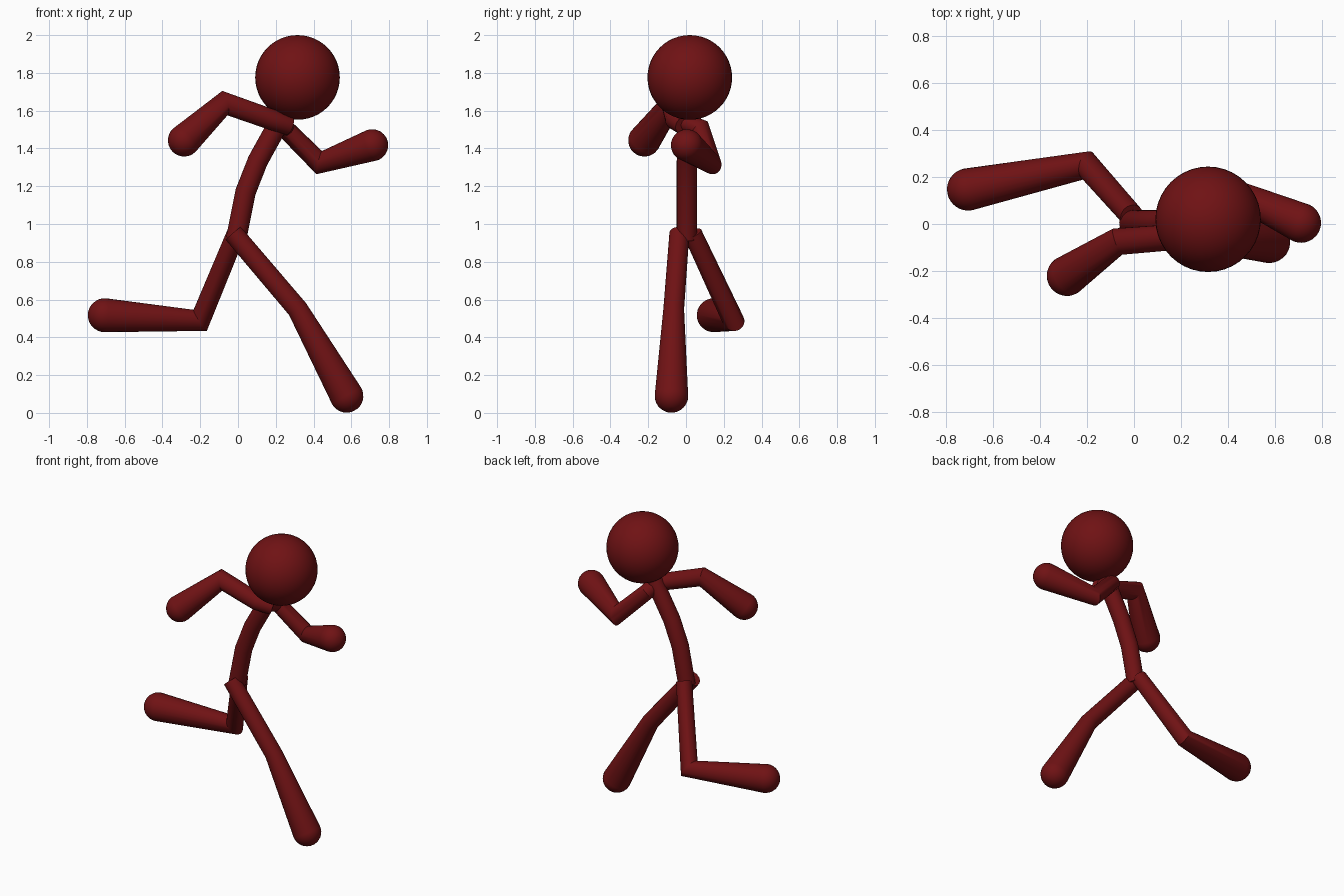
import bpy, bmesh
from math import sin, cos, pi
from mathutils import Vector

cube = bpy.data.objects.get("Cube")
if cube:
    bpy.data.objects.remove(cube, do_unlink=True)

RED = (0.16, 0.006, 0.007, 1)
mat = bpy.data.materials.new("dark red")
mat.use_nodes = True
mat.diffuse_color = RED
mat.node_tree.nodes["Principled BSDF"].inputs["Base Color"].default_value = RED

SIDES = 24


def finish(name, bm, angle):
    bmesh.ops.recalc_face_normals(bm, faces=bm.faces)
    me = bpy.data.meshes.new(name)
    bm.to_mesh(me)
    bm.free()
    ob = bpy.data.objects.new(name, me)
    bpy.context.collection.objects.link(ob)
    me.materials.append(mat)
    bpy.ops.object.select_all(action='DESELECT')
    ob.select_set(True)
    bpy.context.view_layer.objects.active = ob
    bpy.ops.object.shade_smooth_by_angle(angle=angle)


def tube(name, path, radii, round_tip=False):
    """Tapered tube with mitred joints and an optional rounded tip."""
    pts = [Vector(p) for p in path]
    dirs = [(b - a).normalized() for a, b in zip(pts, pts[1:])]
    stations = []
    for i, (p, r) in enumerate(zip(pts, radii)):
        before, after = dirs[max(i - 1, 0)], dirs[min(i, len(dirs) - 1)]
        tangent = (before + after).normalized()
        bend = after - before
        stretch = min(1 / max(tangent.dot(before), 0.1), 1.2)
        stations.append((p, r, tangent, bend.normalized(), stretch))
    if round_tip:
        for k in range(1, 8):
            a = k / 8 * pi / 2
            stations.append((pts[-1] + dirs[-1] * radii[-1] * sin(a),
                             radii[-1] * cos(a), dirs[-1], Vector(), 1))

    bm = bmesh.new()
    rings = []
    u = dirs[0].orthogonal()
    for p, r, t, bend, stretch in stations:
        u = (u - t * u.dot(t)).normalized()
        v = t.cross(u)
        ring = []
        for k in range(SIDES):
            a = 2 * pi * k / SIDES
            off = (u * cos(a) + v * sin(a)) * r
            off += bend * off.dot(bend) * (stretch - 1)
            ring.append(bm.verts.new(p + off))
        rings.append(ring)
    for a, b in zip(rings, rings[1:]):
        for k in range(SIDES):
            n = (k + 1) % SIDES
            bm.faces.new((a[k], a[n], b[n], b[k]))
    bm.faces.new(rings[0])
    bm.faces.new(rings[-1])
    finish(name, bm, 0.6)


# Head
bm = bmesh.new()
bmesh.ops.create_uvsphere(bm, u_segments=40, v_segments=24, radius=0.224)
bmesh.ops.translate(bm, verts=bm.verts, vec=(0.315, 0.02, 1.776))
finish("head", bm, 0.6)

# Curved torso
tube("torso", [(-0.01, 0.005, 0.92), (0.04, 0.005, 1.17),
               (0.105, 0.005, 1.335), (0.235, 0.01, 1.57)], [0.054] * 4)

# Arms, from shoulder through elbow to rounded hand
tube("rear_arm", [(0.27, -0.01, 1.52), (0.18, -0.055, 1.552),
                  (-0.07, -0.075, 1.64), (-0.285, -0.22, 1.443)],
     [0.05, 0.055, 0.057, 0.086], True)
tube("front_arm", [(0.23, -0.03, 1.545), (0.25, 0.075, 1.505),
                   (0.43, 0.13, 1.325), (0.71, 0.005, 1.417)],
     [0.05, 0.05, 0.055, 0.085], True)

# Legs, from hip through knee to rounded foot
tube("rear_leg", [(-0.01, 0.035, 0.95), (-0.2, 0.25, 0.49), (-0.705, 0.147, 0.517)],
     [0.05, 0.057, 0.09], True)
tube("front_leg", [(-0.025, -0.035, 0.95), (0.315, -0.065, 0.55), (0.575, -0.077, 0.09)],
     [0.053, 0.055, 0.089], True)
